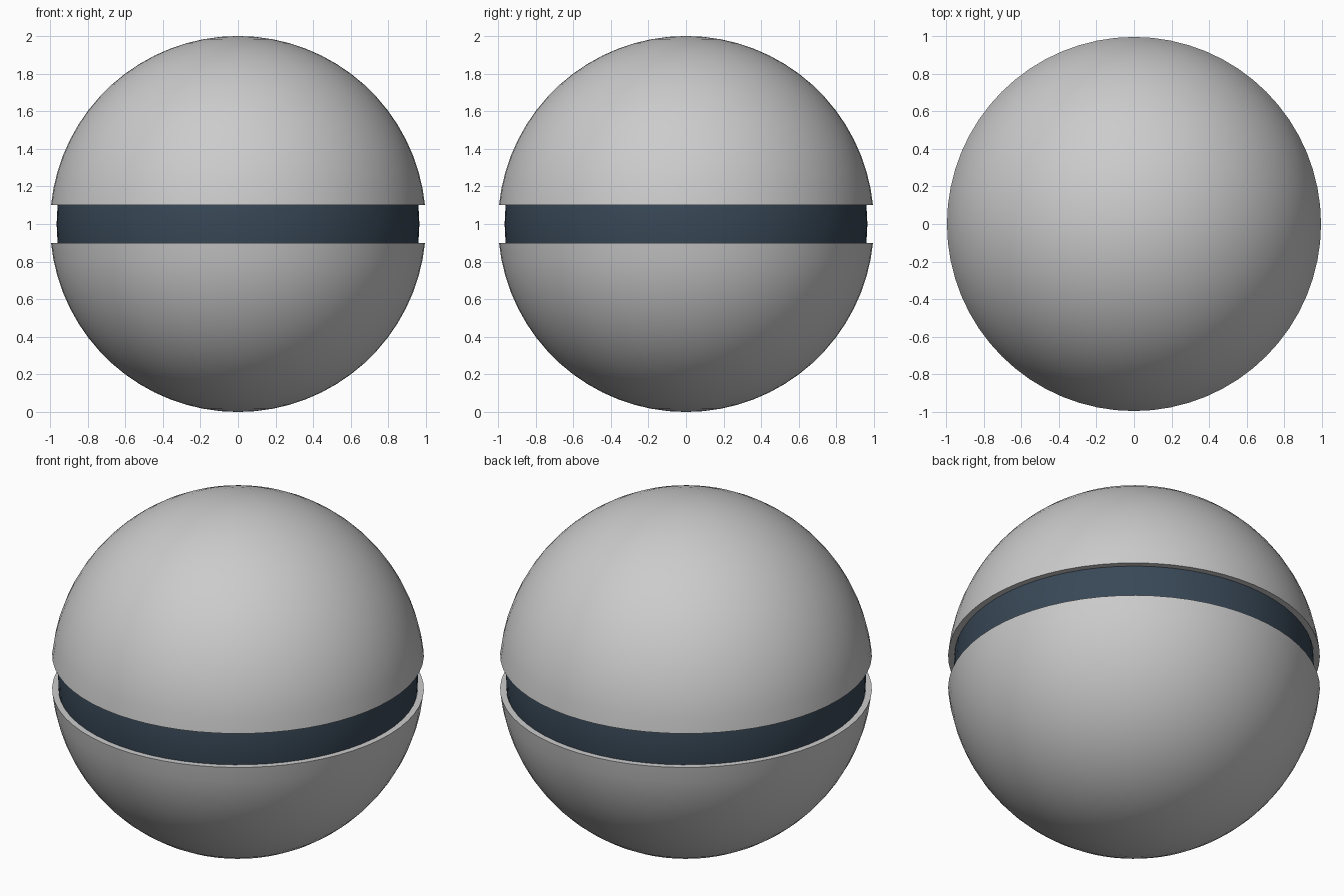
import bpy, bmesh, math

if "Cube" in bpy.data.objects:
    bpy.data.objects.remove(bpy.data.objects["Cube"])

SEG = 64
R_OUT, R_IN, GAP, CZ = 1.0, 0.966, 0.1, 1.0


def finish(bm, name, color=None):
    bmesh.ops.recalc_face_normals(bm, faces=bm.faces)
    me = bpy.data.meshes.new(name)
    bm.to_mesh(me)
    bm.free()
    ob = bpy.data.objects.new(name, me)
    bpy.context.collection.objects.link(ob)
    bpy.context.view_layer.objects.active = ob
    ob.select_set(True)
    bpy.ops.object.shade_smooth_by_angle(angle=math.radians(35))
    ob.select_set(False)
    if color:
        mat = bpy.data.materials.new(name + "_paint")
        mat.diffuse_color = color
        mat.use_nodes = True
        mat.node_tree.nodes["Principled BSDF"].inputs["Base Color"].default_value = mat.diffuse_color
        me.materials.append(mat)
    return ob


def arc(radius, n=16):
    # quarter arc from the pole down to the edge of the groove
    end = math.acos(GAP / radius)
    return [(radius * math.sin(end * i / n), radius * math.cos(end * i / n))
            for i in range(n + 1)]


def shell(name, side):
    # hollow cap: outer arc, flat lip, inner arc, spun round z
    profile = arc(R_OUT) + arc(R_IN)[::-1]
    bm = bmesh.new()
    vs = [bm.verts.new((x, 0, CZ + side * z)) for x, z in profile]
    edges = [bm.edges.new(p) for p in zip(vs, vs[1:])]
    bmesh.ops.spin(bm, geom=vs + edges, cent=(0, 0, CZ), axis=(0, 0, 1),
                   angle=math.tau, steps=SEG, use_merge=True)
    bmesh.ops.remove_doubles(bm, verts=bm.verts, dist=1e-5)
    return finish(bm, name)


# Two grey half shells
shell("upper_shell", 1)
shell("lower_shell", -1)

# Dark inner ball showing through the groove
bm = bmesh.new()
bmesh.ops.create_uvsphere(bm, u_segments=SEG, v_segments=32, radius=R_IN - 0.001)
bmesh.ops.translate(bm, verts=bm.verts, vec=(0, 0, CZ))
finish(bm, "inner_core", (0.04, 0.065, 0.095, 1))
